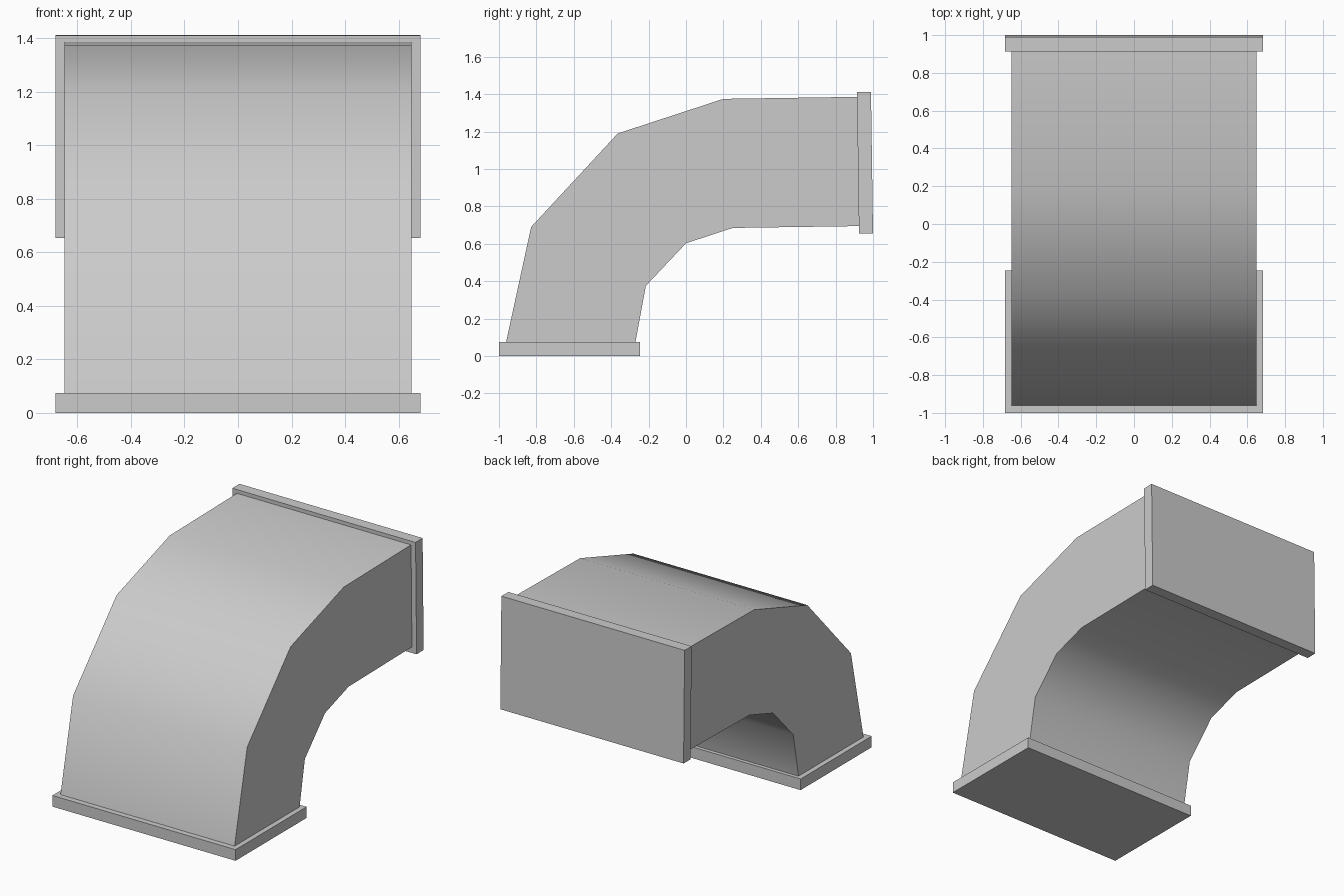
import bpy
import bmesh
from math import radians

cube = bpy.data.objects.get("Cube")
if cube:
    bpy.data.objects.remove(cube, do_unlink=True)

grey = bpy.data.materials.new("duct grey")
grey.use_nodes = True
colour = (0.6, 0.6, 0.6, 1)
grey.diffuse_color = colour
grey.node_tree.nodes["Principled BSDF"].inputs["Base Color"].default_value = colour


def extrude_profile(name, profile, half_width):
    """Sweep a closed (y, z) outline across x, centred on the middle."""
    bm = bmesh.new()
    side = bm.faces.new([bm.verts.new((-half_width, y, z)) for y, z in profile])
    swept = bmesh.ops.extrude_face_region(bm, geom=[side], use_keep_orig=True)
    verts = [v for v in swept["geom"] if isinstance(v, bmesh.types.BMVert)]
    bmesh.ops.translate(bm, verts=verts, vec=(2 * half_width, 0, 0))
    bmesh.ops.recalc_face_normals(bm, faces=bm.faces)
    mesh = bpy.data.meshes.new(name)
    bm.to_mesh(mesh)
    bm.free()
    mesh.materials.append(grey)
    obj = bpy.data.objects.new(name, mesh)
    bpy.context.collection.objects.link(obj)
    return obj


# Curved duct: outer bend, then inner bend back down
outer = [(-0.965, 0.06), (-0.828, 0.69), (-0.365, 1.19), (0.2, 1.375), (0.93, 1.386)]
inner = [(0.935, 0.695), (0.25, 0.685), (0, 0.603), (-0.215, 0.375), (-0.273, 0.06)]
duct = extrude_profile("duct_bend", outer + inner, 0.648)

# Smooth the bends, keep side and end edges sharp
bpy.ops.object.select_all(action="DESELECT")
duct.select_set(True)
bpy.context.view_layer.objects.active = duct
bpy.ops.object.shade_smooth_by_angle(angle=radians(40))

# End flanges, the back one tilted slightly with the duct
extrude_profile("bottom_flange",
                [(-1, 0), (-0.245, 0), (-0.245, 0.075), (-1, 0.075)], 0.682)
extrude_profile("back_flange",
                [(0.925, 0.654), (1, 0.655), (0.989, 1.412), (0.914, 1.411)], 0.682)
